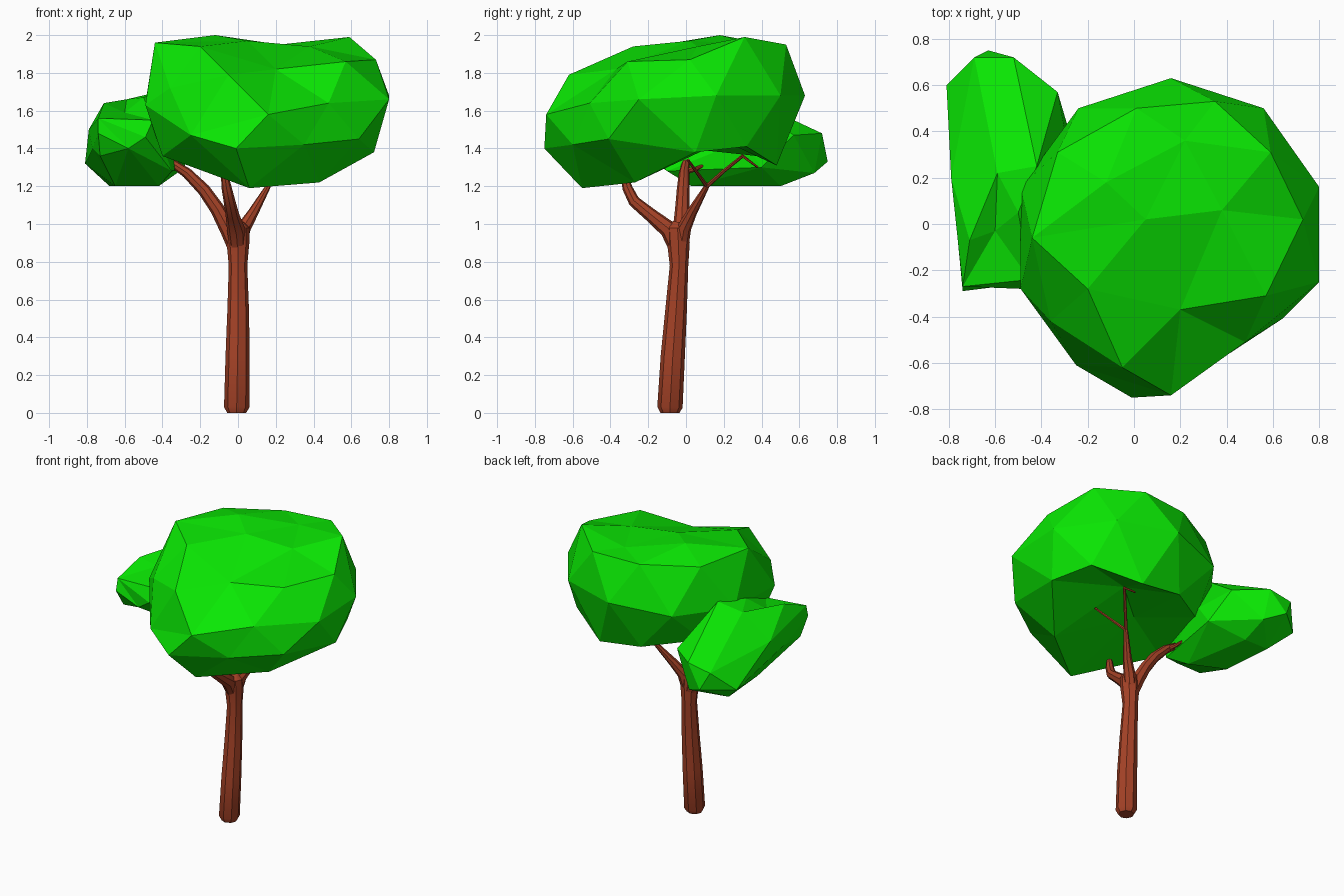
import bpy, bmesh
from mathutils import Vector


def material(name, color):
    m = bpy.data.materials.new(name)
    m.diffuse_color = color
    return m


leaf = material("leaf_green", (0.003, 0.8, 0.001, 1))
bark = material("bark_brown", (0.38, 0.055, 0.02, 1))


def add_object(name, bm, mat):
    bmesh.ops.recalc_face_normals(bm, faces=bm.faces)
    me = bpy.data.meshes.new(name)
    bm.to_mesh(me)
    bm.free()
    ob = bpy.data.objects.new(name, me)
    bpy.context.collection.objects.link(ob)
    me.materials.append(mat)
    return ob


def foliage(name, points, center, stretch):
    """Faceted clump: hull the directions on a sphere, then move corners to place,
    so that gently hollow areas survive."""
    bm = bmesh.new()
    c = Vector(center)
    home = bm.verts.layers.float_vector.new("home")
    for p in points:
        d = Vector(p) - c
        v = bm.verts.new(Vector([a * s for a, s in zip(d, stretch)]).normalized())
        v[home] = Vector(p)
    bmesh.ops.convex_hull(bm, input=bm.verts)
    for v in bm.verts:
        v.co = v[home]
    return add_object(name, bm, leaf)


def tube(name, path, sides=8):
    """Tapered limb through (x, y, z, radius) stations."""
    bm = bmesh.new()
    pts = [Vector(p[:3]) for p in path]
    rings = []
    for i, p in enumerate(pts):
        t = pts[min(i + 1, len(pts) - 1)] - pts[max(i - 1, 0)]
        q = Vector((0, 0, 1)).rotation_difference(t)
        if i == 0 and p.z == 0:
            q.identity()
        ring = bmesh.ops.create_circle(bm, segments=sides, radius=path[i][3])["verts"]
        for v in ring:
            v.co = p + q @ v.co
        rings.append(ring)
    for a, b in zip(rings, rings[1:]):
        for k in range(sides):
            n = (k + 1) % sides
            bm.faces.new((a[k], a[n], b[n], b[k]))
    bm.faces.new(rings[0])
    bm.faces.new(rings[-1])
    ob = add_object(name, bm, bark)
    for o in bpy.context.selected_objects:
        o.select_set(False)
    ob.select_set(True)
    bpy.context.view_layer.objects.active = ob
    bpy.ops.object.shade_smooth_by_angle(angle=0.6)
    return ob


# Main canopy: crown, shoulders, rim, hollow underside
crown = [(-.12, .18, 2.0), (.22, .36, 1.95), (.38, .06, 1.94), (.05, .02, 1.97),
         (-.20, -.28, 1.94), (.20, -.37, 1.82), (-.44, -.06, 1.96),
         (.59, .31, 1.99), (.35, .53, 1.95), (.01, .50, 1.94), (-.33, .31, 1.94)]
shoulders = [(.57, -.31, 1.86), (.73, .02, 1.87), (-.05, -.62, 1.79),
             (-.36, -.42, 1.72), (.80, -.25, 1.66), (.80, .16, 1.68),
             (.56, .50, 1.68), (.16, .63, 1.68), (-.24, .50, 1.64),
             (-.49, .16, 1.64), (-.49, -.28, 1.63), (.48, -.51, 1.64),
             (.16, -.74, 1.58)]
rim = [(-.01, -.75, 1.40), (-.25, -.61, 1.47), (.35, -.60, 1.42), (.64, -.41, 1.45),
       (.06, -.55, 1.19), (.43, -.27, 1.22), (.72, .05, 1.38), (.62, .32, 1.41),
       (.33, .48, 1.31), (.02, .47, 1.35), (-.30, .25, 1.40), (-.40, -.22, 1.36)]
hollow = [(.25, .20, 1.44), (0, 0, 1.40)]
foliage("main_canopy", crown + shoulders + rim + hollow, (.15, -.05, 1.6), (1, 1, 1.7))

# Small canopy at the back left
clump = [(-.74, -.29, 1.48), (-.49, -.28, 1.46), (-.74, -.27, 1.56), (-.45, -.24, 1.55),
         (-.71, -.07, 1.64), (-.60, -.03, 1.59), (-.50, .05, 1.67), (-.59, .22, 1.66),
         (-.42, .25, 1.70), (-.79, .20, 1.50), (-.81, .60, 1.32), (-.69, .72, 1.45),
         (-.52, .72, 1.48), (-.63, .75, 1.33), (-.33, .57, 1.47), (-.28, .40, 1.30),
         (-.68, .50, 1.20), (-.50, .50, 1.20), (-.42, .03, 1.20), (-.65, .14, 1.20),
         (-.58, -.27, 1.40), (-.73, -.22, 1.36), (-.50, .68, 1.27), (-.28, .30, 1.44),
         (-.35, -.10, 1.28), (-.77, .02, 1.40)]
foliage("small_canopy", clump, (-.56, .2, 1.43), (1.7, 1, 1.9))

# Trunk and limbs
tube("trunk", [(-.007, -.085, 0, .05), (-.007, -.085, .03, .067), (-.002, -.07, .3, .064),
               (.001, -.052, .55, .057), (0, -.037, .78, .049), (0, -.04, .9, .06),
               (0, -.045, .98, .06), (0, -.04, 1.01, .03)])
tube("left_branch", [(0, -.03, .84, .04), (-.05, -.025, .97, .045), (-.11, -.02, 1.08, .038),
                     (-.18, -.015, 1.18, .034), (-.27, -.01, 1.27, .028),
                     (-.36, 0, 1.33, .02)])
tube("left_twig", [(-.29, 0, 1.28, .018), (-.31, .05, 1.29, .012), (-.33, .09, 1.31, .008)])
tube("front_branch", [(0, -.04, .85, .04), (-.01, -.09, .97, .048), (-.03, -.19, 1.05, .036),
                      (-.045, -.275, 1.12, .031), (-.06, -.31, 1.19, .027),
                      (-.07, -.325, 1.25, .02)])
tube("back_branch", [(0, -.03, .86, .04), (.03, -.01, .98, .038), (.08, .03, 1.06, .028),
                     (.16, .11, 1.2, .014)])
tube("long_twig", [(.15, .1, 1.19, .012), (.24, .2, 1.28, .01), (.33, .3, 1.36, .01),
                   (.31, .38, 1.3, .006)], 6)
tube("short_twig", [(.16, .11, 1.2, .011), (.25, .06, 1.27, .009), (.33, .01, 1.34, .007)], 6)
